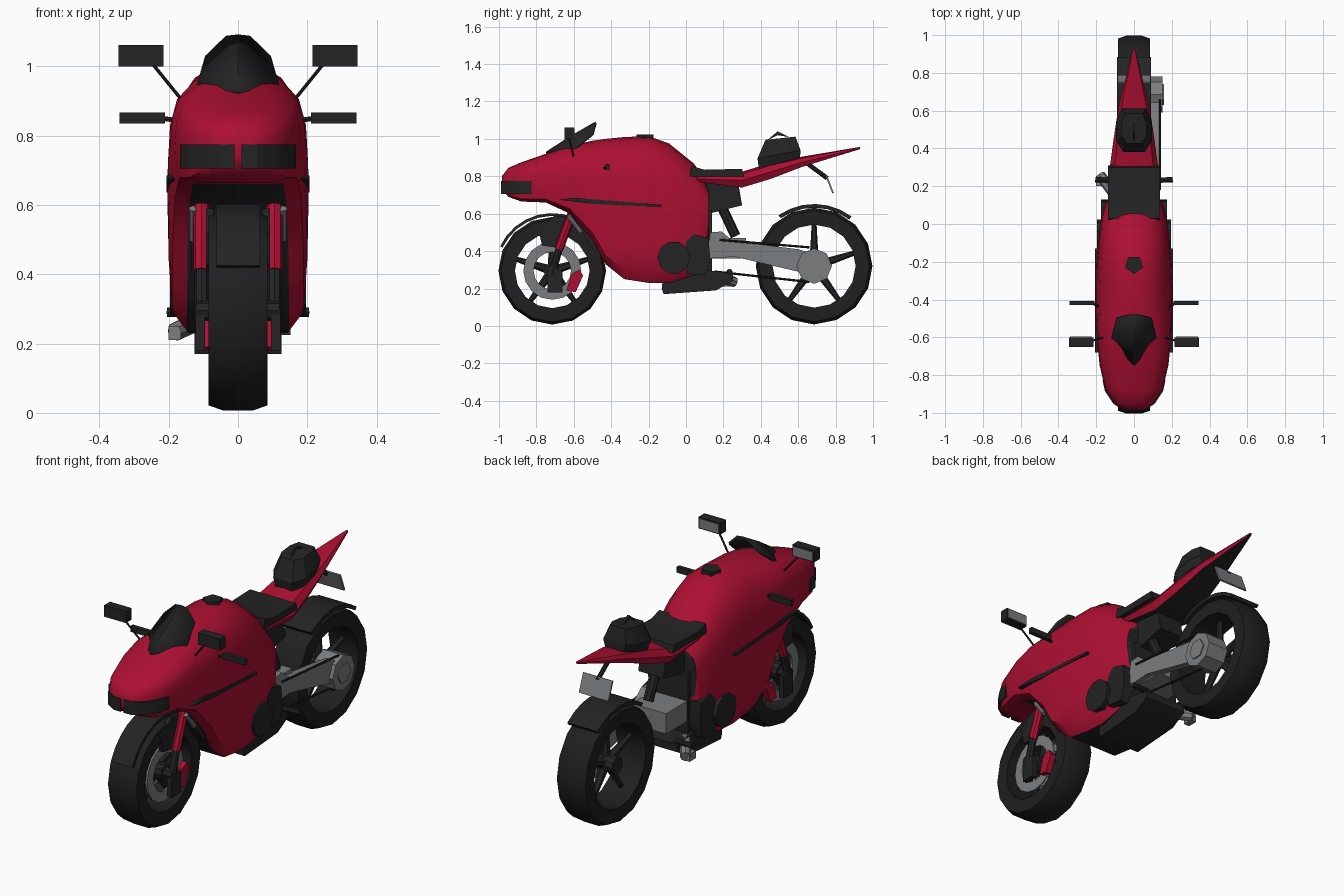
import bpy, bmesh, math
from mathutils import Vector

cube = bpy.data.objects.get("Cube")
if cube:
    bpy.data.objects.remove(cube, do_unlink=True)


def material(name, rgb):
    m = bpy.data.materials.new(name)
    m.use_nodes = True
    m.diffuse_color = (*rgb, 1)
    bsdf = next(n for n in m.node_tree.nodes if n.type == 'BSDF_PRINCIPLED')
    bsdf.inputs["Base Color"].default_value = (*rgb, 1)
    return m


RED = material("deep red paint", (0.42, 0.005, 0.032))
BLACK = material("black plastic", (0.017, 0.017, 0.017))
RUBBER = material("tyre rubber", (0.014, 0.014, 0.014))
GREY = material("grey metal", (0.2, 0.205, 0.215))


def finish(name, bm, mats, angle=30, mirror=False, rule=None):
    bmesh.ops.remove_doubles(bm, verts=bm.verts, dist=0.0001)
    bmesh.ops.recalc_face_normals(bm, faces=bm.faces)
    for f in bm.faces:
        f.smooth = True
        if rule:
            f.material_index = rule(f.calc_center_median(), f.normal)
    mesh = bpy.data.meshes.new(name)
    bm.to_mesh(mesh)
    bm.free()
    mesh.set_sharp_from_angle(angle=math.radians(angle))
    for m in mats:
        mesh.materials.append(m)
    ob = bpy.data.objects.new(name, mesh)
    bpy.context.collection.objects.link(ob)
    if mirror:
        mod = ob.modifiers.new("other side", 'MIRROR')
        mod.use_clip = False
        mod.use_mirror_merge = False
    return ob


def skin(name, rings, mats, closed=False, **kw):
    """Bridge rings of points; cap the ends unless the rings form a loop."""
    bm = bmesh.new()
    vs = [[bm.verts.new(p) for p in r] for r in rings]
    n = len(rings[0])
    for i in range(len(vs) if closed else len(vs) - 1):
        a, b = vs[i], vs[(i + 1) % len(vs)]
        for j in range(n):
            k = (j + 1) % n
            bm.faces.new((a[j], a[k], b[k], b[j]))
    if not closed:
        bm.faces.new(vs[0])
        bm.faces.new(vs[-1])
    return finish(name, bm, mats, **kw)


def prism(name, outline, x0, x1, mat, **kw):
    """Side outline (y, z) extruded across x."""
    return skin(name, [[(x, y, z) for y, z in outline] for x in (x0, x1)], [mat], **kw)


def box(name, x, y, z, mat, **kw):
    return prism(name, [(y[0], z[0]), (y[1], z[0]), (y[1], z[1]), (y[0], z[1])], *x, mat, **kw)


def arc(c, r, a0, a1, n):
    return [(c[0] + r * math.cos(math.radians(a0 + (a1 - a0) * i / n)),
             c[1] + r * math.sin(math.radians(a0 + (a1 - a0) * i / n))) for i in range(n + 1)]


def drum(name, c, r, x0, x1, n, mat, **kw):
    return prism(name, arc(c, r, 0, 360, n)[:-1], x0, x1, mat, **kw)


def ring(name, c, profile, n, mat):
    """Closed (x, radius) profile spun about the axle."""
    rings = [[(x, c[0] + r * math.cos(t), c[1] + r * math.sin(t)) for x, r in profile]
             for t in (2 * math.pi * i / n for i in range(n))]
    return skin(name, rings, [mat], closed=True)


def rod(name, a, b, r, mat, r2=None, n=8, **kw):
    a, b = Vector(a), Vector(b)
    d = b - a
    bm = bmesh.new()
    bmesh.ops.create_cone(bm, cap_ends=True, segments=n, radius1=r, radius2=r2 or r, depth=d.length)
    bm.transform(d.to_track_quat('Z', 'Y').to_matrix().to_4x4())
    bmesh.ops.translate(bm, verts=bm.verts, vec=(a + b) / 2)
    return finish(name, bm, [mat], **kw)


def loft(name, stations, half, mats, **kw):
    """Stations (y, bottom, top, half width) share one half section (width, height)."""
    rings = []
    for y, lo, hi, w in stations:
        right = [(w * u, y, lo + (hi - lo) * v) for u, v in half]
        rings.append(right + [(-x, b, z) for x, b, z in reversed(right) if x > 0])
    return skin(name, rings, mats, **kw)


# Wheels
FRONT, REAR = (-0.715, 0.295), (0.685, 0.32)
for label, c, R, ri in (("front", FRONT, 0.288, 0.2), ("rear", REAR, 0.312, 0.222)):
    w = 0.085
    ring(label + "_tyre", c, [(-w, ri), (-w, R * .95), (-w * .5, R), (w * .5, R), (w, R * .95), (w, ri)], 16, RUBBER)
    drum(label + "_hub", c, 0.045, -0.07, 0.07, 10, BLACK)
    for i in range(5):
        t = math.radians(90 + 72 * i)
        end = (0, c[0] + ri * 1.03 * math.cos(t), c[1] + ri * 1.03 * math.sin(t))
        rod(f"{label}_spoke_{i}", (0, *c), end, 0.026, BLACK, r2=0.013, n=6)
for side in (-1, 1):
    a, b = sorted((side * 0.056, side * 0.066))
    ring("brake_disc", FRONT, [(a, .1), (a, .155), (b, .155), (b, .1)], 16, GREY)

# Front fork, calipers and mudguard
drum("front_axle", FRONT, 0.03, -0.12, 0.12, 8, BLACK)
rod("fork_lower", (.105, -.72, .27), (.105, -.67, .44), 0.02, BLACK, mirror=True)
rod("fork_upper", (.105, -.68, .41), (.105, -.58, .68), 0.024, RED, mirror=True)
prism("brake_caliper", [(-.64, .19), (-.59, .18), (-.55, .27), (-.57, .3), (-.61, .28)], .062, .095, RED, mirror=True)
box("fork_foot", (.095, .122), (-.74, -.66), (.18, .3), BLACK, mirror=True)
prism("front_mudguard", arc(FRONT, .308, 155, 55, 8) + arc(FRONT, .293, 55, 155, 8), -.064, .064, BLACK)
prism("mudguard_side", [(-.79, .52), (-.7, .59), (-.6, .58), (-.64, .47), (-.7, .42), (-.77, .43)],
      .07, .092, BLACK, mirror=True)
prism("radiator", [(-.63, .62), (-.56, .6), (-.45, .41), (-.49, .4)], -.135, .135, BLACK)
rod("fork_brace", (.13, -.63, .59), (.13, -.56, .5), .012, GREY, mirror=True)

# Main fairing and tank in one shell, with a dark underside and back
body = [(-.985, .73, .80, .05), (-.95, .69, .845, .105), (-.88, .665, .875, .15), (-.75, .66, .92, .182),
        (-.62, .60, .965, .195), (-.5, .46, .99, .202), (-.43, .33, 1.0, .204), (-.33, .25, 1.01, .204),
        (-.2, .23, 1.015, .198), (-.09, .23, .975, .188), (.04, .27, .87, .172), (.1, .31, .79, .155),
        (.12, .48, .74, .145)]
loft("fairing", body,
     [(.72, 0), (.93, .07), (.98, .25), (1, .5), (.97, .7), (.87, .84), (.62, .94), (.32, .987), (0, 1)],
     [RED, BLACK], angle=40,
     rule=lambda c, n: int(abs(c.x) < .01 and c.y > -.72 and n.z < .1))
prism("fairing_vent", [(-.68, .675), (-.6, .685), (-.13, .648), (-.13, .636), (-.5, .652)], .17, .206, BLACK, mirror=True)

# Headlights wrap around the nose
lamp = [(.01, -.9), (.01, -.99), (.055, -.988), (.109, -.952), (.154, -.885), (.167, -.825), (.1, -.83)]
skin("headlight", [[(x, y, z) for x, y in lamp] for z in (.705, .775)], [BLACK], mirror=True)

# Windscreen
bm = bmesh.new()
tip, mid, top = [bm.verts.new(p) for p in ((0, -.75, .93), (0, -.62, 1.015), (0, -.485, 1.092))]
for s in (-1, 1):
    low, up, crest = [bm.verts.new((s * x, y, z)) for x, y, z in
                      ((.125, -.63, .925), (.095, -.5, 1.03), (.035, -.485, 1.088))]
    bm.faces.new((tip, mid, low))
    bm.faces.new((low, mid, up))
    bm.faces.new((mid, top, crest, up))
screen = finish("windscreen", bm, [BLACK], angle=40)
screen.modifiers.new("thickness", 'SOLIDIFY').thickness = 0.012

# Mirrors, indicators and filler cap
box("mirror_housing", (.215, .345), (-.65, -.6), (1.0, 1.062), BLACK, mirror=True)
box("mirror_glass", (.222, .338), (-.601, -.596), (1.007, 1.055), GREY, mirror=True)
rod("mirror_stalk", (.16, -.6, .9), (.245, -.625, 1.005), .005, BLACK, mirror=True)
box("indicator", (.21, .342), (-.43, -.408), (.835, .866), BLACK, mirror=True)
rod("indicator_stalk", (.15, -.45, .84), (.22, -.42, .85), .007, BLACK, mirror=True)
cap = [(.05 * math.sin(t), -.215 - .05 * math.cos(t)) for t in (math.tau * i / 5 for i in range(5))]
skin("filler_cap", [[(x, y, z) for x, y in cap] for z in (.99, 1.024)], [BLACK])

# Seat, tail and passenger cushion
prism("seat", [(.02, .8), (.03, .855), (.1, .835), (.3, .84), (.31, .8)], -.138, .138, BLACK)
loft("tail", [(.06, .77, .805, .13), (.3, .74, .825, .128), (.45, .785, .87, .108), (.62, .85, .905, .082),
              (.93, .945, .957, .006)],
     [(.85, 0), (1, .45), (.8, .85), (0, 1)], [RED, BLACK], angle=35,
     rule=lambda c, n: int(abs(c.x) < .01 and n.z < -.3))


def cushion_ring(w, y0, y1, z0, z1):
    pts = [(w * .6, 0), (w, .25), (w, .7), (w * .7, 1)]
    pts += [(-x, t) for x, t in reversed(pts)]
    return [(x, y0 + (y1 - y0) * t, z0 + (z1 - z0) * t) for x, t in pts]


skin("passenger_cushion", [cushion_ring(.08, .39, .61, .84, .9), cushion_ring(.095, .382, .612, .895, .94),
                           cushion_ring(.065, .425, .585, .995, 1.012)], [BLACK])
prism("cushion_fin", [(.43, .99), (.49, 1.04), (.55, 1.01), (.49, 1.02)], -.006, .006, BLACK)

# Number plate on its bracket
rod("plate_bracket", (0, .64, .875), (0, .755, .79), .012, BLACK)
prism("number_plate", [(.745, .805), (.753, .808), (.79, .712), (.782, .709)], -.088, .088, GREY)

# Frame and engine
prism("subframe", [(.08, .77), (.28, .76), (.3, .645), (.12, .6)], -.075, .075, BLACK)
rod("shock_absorber", (.04, .19, .64), (.04, .265, .48), .027, BLACK)
box("engine_block", (-.11, .11), (-.1, .14), (.25, .62), BLACK)
drum("engine_cover", (-.065, .365), .088, .1, .196, 10, BLACK, mirror=True)
prism("crankcase", [(0, .28), (.1, .27), (.13, .35), (.12, .47), (.04, .49), (0, .45)], .08, .175, BLACK, mirror=True)
prism("belly_pan", [(-.13, .2), (-.12, .17), (.16, .19), (.25, .24), (.25, .28), (.1, .3), (-.12, .28)],
      -.125, .125, BLACK)

# Single-sided swing arm
box("swing_arm_pivot", (-.105, .1), (.13, .32), (.36, .47), GREY)
prism("swing_arm", [(.11, .36), (.13, .5), (.19, .505), (.25, .455), (.6, .41), (.7, .38), (.7, .27),
                    (.6, .29), (.26, .37)], .088, .132, GREY)
drum("swing_arm_hub", REAR, .095, .03, .152, 8, GREY)
drum("axle_nut", REAR, .055, .15, .158, 6, GREY)
rod("chain_upper", (.138, .18, .46), (.138, .66, .42), .006, BLACK)
rod("chain_lower", (.1, .16, .29), (.1, .66, .235), .006, BLACK)
prism("rear_mudguard", arc(REAR, .332, 125, 53, 6) + arc(REAR, .312, 53, 125, 6), -.09, .09, BLACK)

# Foot pegs and exhaust
rod("foot_peg", (.1, .23, .29), (.205, .235, .29), .014, BLACK, mirror=True)
rod("exhaust_pipe", (-.1, .15, .27), (-.18, .26, .235), .028, GREY)
box("foot_lever", (-.2, -.165), (.2, .255), (.21, .25), GREY)
